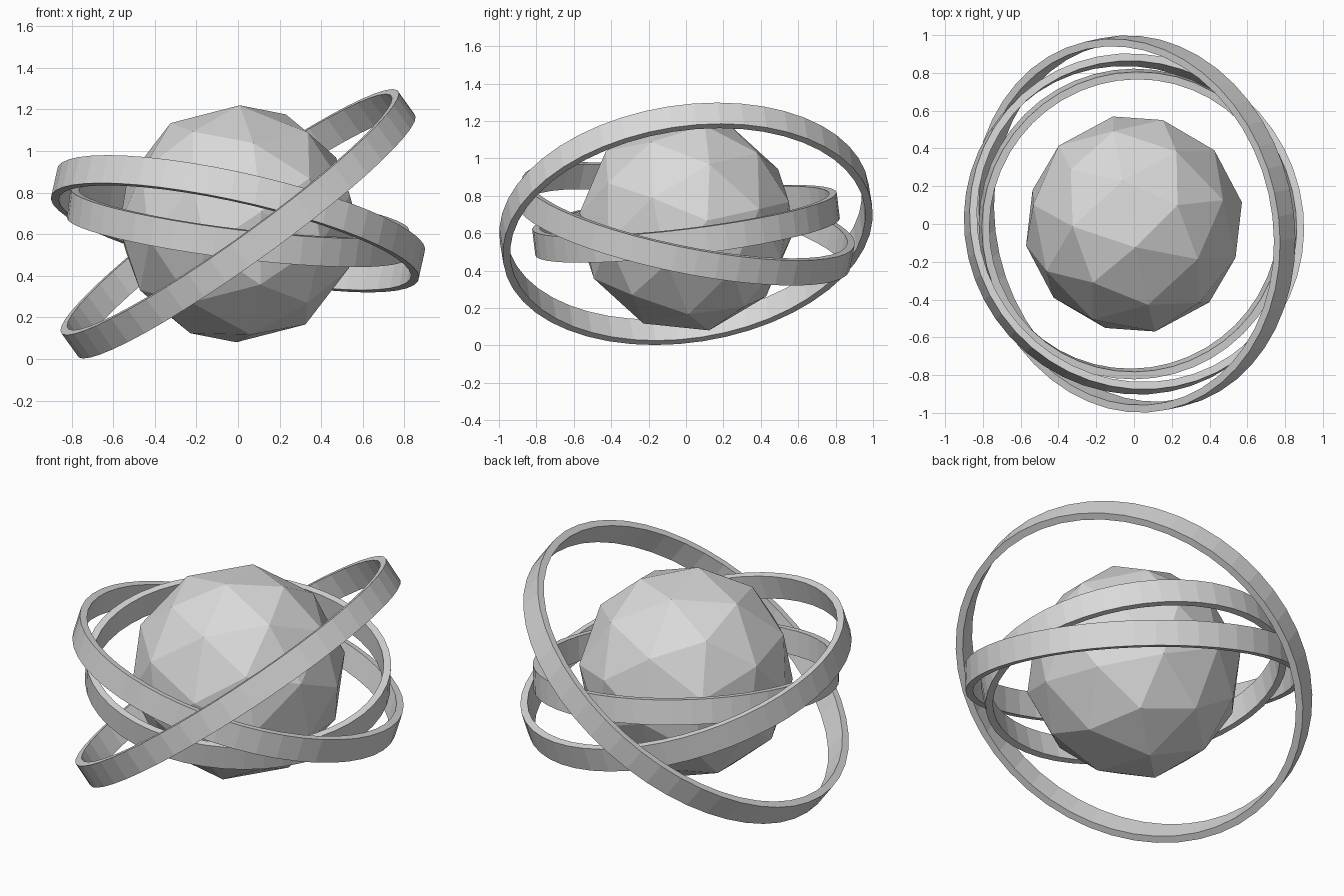
import bpy
from mathutils import Matrix, Vector

cube = bpy.data.objects.get("Cube")
if cube:
    bpy.data.objects.remove(cube, do_unlink=True)

CENTRE = Vector((0, 0, 0.65))

# Single plain grey for everything
grey = bpy.data.materials.new("plain_grey")
grey.use_nodes = True
colour = (0.7, 0.7, 0.7, 1)
grey.diffuse_color = colour
grey.node_tree.nodes["Principled BSDF"].inputs["Base Color"].default_value = colour


def finish(obj, name):
    obj.name = name
    obj.data.name = name
    obj.data.materials.append(grey)
    return obj


def ring(name, radius, axis, width=0.14, thickness=0.04):
    """Flat band around the core, its hole facing along axis."""
    bpy.ops.mesh.primitive_cylinder_add(
        vertices=48, radius=radius, depth=width, end_fill_type='NOTHING',
        location=CENTRE, rotation=Vector(axis).to_track_quat('Z', 'Y').to_euler())
    obj = finish(bpy.context.object, name)
    wall = obj.modifiers.new("wall", 'SOLIDIFY')
    wall.thickness = thickness
    wall.offset = -1
    return obj


# Faceted core, turned so one five-sided corner points along its pole
bpy.ops.mesh.primitive_ico_sphere_add(subdivisions=2, radius=0.583)
core = finish(bpy.context.object, "faceted_core")
pole = Vector((0.395, 0.172, 0.902)).normalized()
edge = Vector((0, -0.224, 0.974))
side = (edge - pole * edge.dot(pole)).normalized()
turn = Matrix((side, pole.cross(side), pole)).transposed()
core.matrix_world = Matrix.Translation(CENTRE) @ turn.to_4x4()

# Three nested tilted rings
ring("outer_ring", 0.998, (-0.578, -0.13, 0.805))
ring("middle_ring", 0.907, (0.215, 0.195, 0.957))
ring("inner_ring", 0.82, (0.12, -0.12, 0.985))
